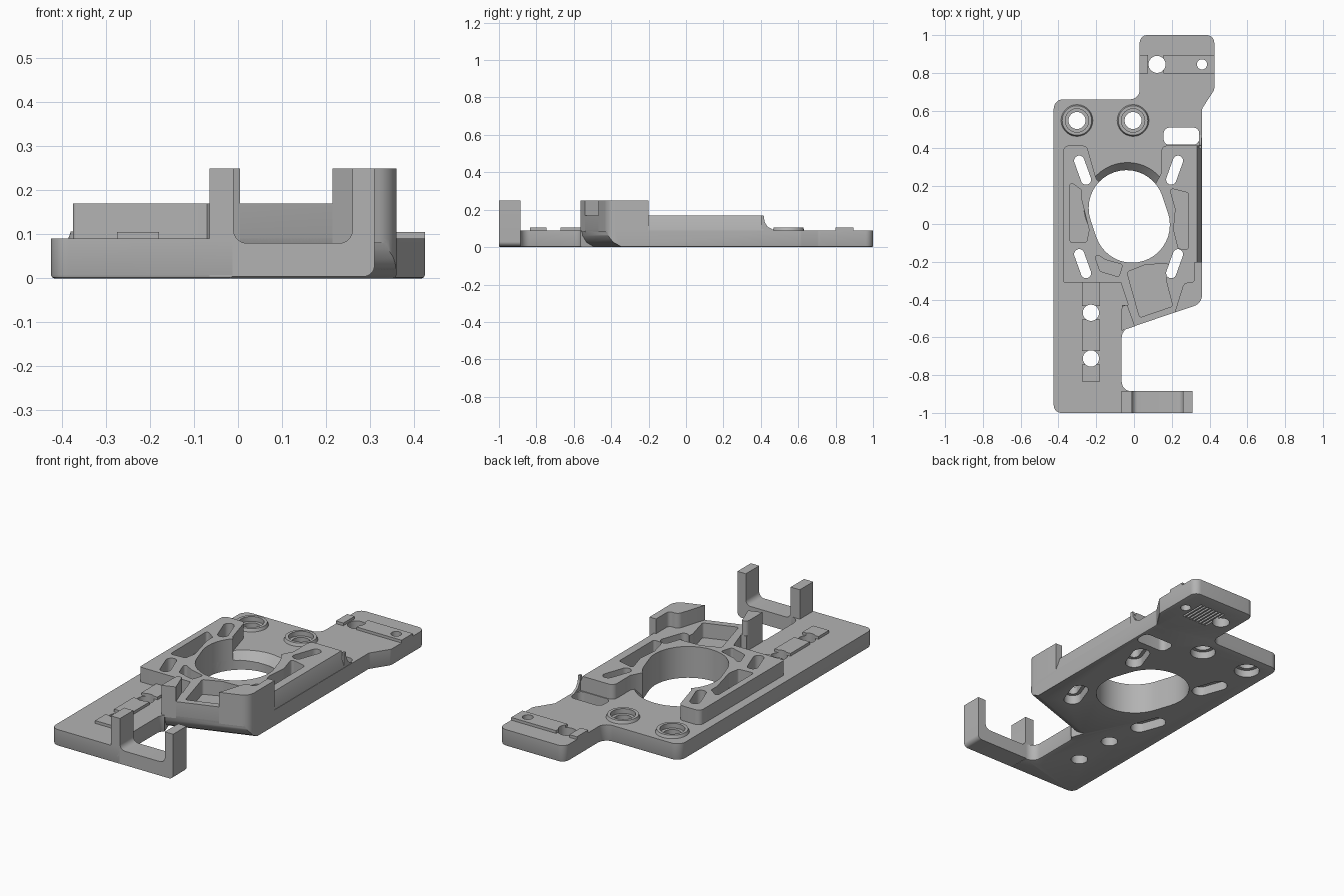
import bpy, bmesh, math
from mathutils import Vector, Matrix

cube = bpy.data.objects.get("Cube")
if cube:
    bpy.data.objects.remove(cube)

grey = bpy.data.materials.new("matte grey")
grey.use_nodes = True
grey.diffuse_color = (0.45, 0.45, 0.45, 1)
grey.node_tree.nodes["Principled BSDF"].inputs["Base Color"].default_value = (0.45, 0.45, 0.45, 1)


def rounded(points, radius=0.0):
    """Fillet the corners of a polygon; a point may carry its own radius."""
    out = []
    n = len(points)
    for i, p in enumerate(points):
        r = p[2] if len(p) > 2 else radius
        c = Vector(p[:2])
        u = (Vector(points[i - 1][:2]) - c).normalized()
        v = (Vector(points[(i + 1) % n][:2]) - c).normalized()
        if r <= 0:
            out.append(c)
            continue
        half = u.angle(v) / 2
        centre = c + (u + v).normalized() * (r / math.sin(half))
        a = c + u * (r / math.tan(half)) - centre
        b = c + v * (r / math.tan(half)) - centre
        sweep = a.angle_signed(b)
        for k in range(9):
            out.append(centre + Matrix.Rotation(-sweep * k / 8, 2) @ a)
    return out


def add(name, bm):
    bmesh.ops.recalc_face_normals(bm, faces=bm.faces)
    mesh = bpy.data.meshes.new(name)
    bm.to_mesh(mesh)
    bm.free()
    mesh.materials.append(grey)
    ob = bpy.data.objects.new(name, mesh)
    bpy.context.collection.objects.link(ob)
    return ob


def prism(name, outline, low, high, axis="z", chamfer=0.0):
    """Extrude an outline along z, y (outline in xz) or x (outline in yz)."""
    place = {"z": lambda p: (p[0], p[1], low), "y": lambda p: (p[0], low, p[1]),
             "x": lambda p: (low, p[0], p[1])}[axis]
    bm = bmesh.new()
    face = bm.faces.new([bm.verts.new(place(p)) for p in outline])
    rim = list(face.edges)
    ext = bmesh.ops.extrude_face_region(bm, geom=[face], use_keep_orig=True)
    verts = [g for g in ext["geom"] if isinstance(g, bmesh.types.BMVert)]
    step = Vector([(high - low) * (axis == a) for a in "xyz"])
    bmesh.ops.translate(bm, verts=verts, vec=step)
    bmesh.ops.recalc_face_normals(bm, faces=bm.faces)
    if chamfer:
        bmesh.ops.bevel(bm, geom=rim, offset=chamfer, segments=2, profile=0.5, affect="EDGES")
    return add(name, bm)


def box(name, x0, x1, y0, y1, z0, z1):
    return prism(name, [(x0, y0), (x1, y0), (x1, y1), (x0, y1)], z0, z1)


def cone(name, x, y, r0, r1, z0, z1):
    bm = bmesh.new()
    bmesh.ops.create_cone(bm, cap_ends=True, segments=48, radius1=r0, radius2=r1, depth=z1 - z0,
                          matrix=Matrix.Translation((x, y, (z0 + z1) / 2)))
    return add(name, bm)


def capsule(x0, y0, x1, y1, r):
    """Outline around two points."""
    a = math.atan2(y1 - y0, x1 - x0)
    return [(x + r * math.cos(a + s + math.pi * k / 20), y + r * math.sin(a + s + math.pi * k / 20))
            for x, y, s in ((x1, y1, -math.pi / 2), (x0, y0, math.pi / 2)) for k in range(21)]


def cut(ob, cutters):
    for c in cutters:
        m = ob.modifiers.new("cut", "BOOLEAN")
        m.operation, m.solver, m.object = "DIFFERENCE", "EXACT", c
    bpy.context.view_layer.update()
    mesh = bpy.data.meshes.new_from_object(ob.evaluated_get(bpy.context.evaluated_depsgraph_get()))
    ob.modifiers.clear()
    ob.data = mesh


# Flat base plate with the rear tab
base = prism("base_plate", rounded([
    (-0.425, -1, .04), (-0.012, -1), (-0.012, -0.885), (-0.065, -0.885, .05), (-0.065, -0.565, .05),
    (0.36, -0.42, .06), (0.36, 0.61, .03), (0.425, 0.71, .03), (0.425, 1, .04), (0.03, 1, .04),
    (0.03, 0.66, .05), (-0.425, 0.66, .05)]), 0, 0.09, chamfer=0.008)

# Raised body around the bore
body = prism("raised_body", rounded([
    (-0.375, -0.31, .01), (-0.07, -0.31), (-0.03, -0.43), (-0.063, -0.43), (-0.063, -0.563),
    (0.358, -0.42, .06), (0.358, 0.415), (0.145, 0.415, .03), (0.145, 0.27), (0.08, 0.15),
    (-0.12, 0.15), (-0.2, 0.24), (-0.25, 0.415, .03), (-0.375, 0.415, .03)]), 0.02, 0.17)

# Clips standing on the front corners of the body
left_clip = prism("front_right_clip", rounded([
    (-0.065, -0.43, .02), (-0.035, -0.43), (0.005, -0.541), (-0.065, -0.565)]), 0.08, 0.25)
right_clip = prism("front_left_clip", rounded([
    (0.215, -0.469), (0.265, -0.31, .03), (0.32, -0.31, .02), (0.32, -0.2), (0.36, -0.2),
    (0.36, -0.42, .06)]), 0.08, 0.25)

# U-shaped cradle at the front
cradle = prism("front_cradle", rounded([
    (-0.065, 0.004), (0.31, 0.004, .025), (0.31, 0.25), (0.26, 0.25), (0.26, 0.08, .03),
    (-0.01, 0.08, .03), (-0.01, 0.25), (-0.065, 0.25)]), -1, -0.885, axis="y")

# Curved ramp behind the body
ramp = prism("rear_ramp", [(0.40, 0.08), (0.40, 0.17), (0.415, 0.17), (0.42, 0.135), (0.435, 0.11),
                           (0.47, 0.09), (0.47, 0.08)], 0.345, 0.358, axis="x")

# Cutters shared by plate and body
bore = prism("bore_cutter", capsule(-0.04, 0.085, -0.01, -0.005, 0.2), -0.1, 0.4)
shared = [bore, prism("rear_slot_cutter", rounded(
    [(0.157, 0.42), (0.345, 0.42), (0.345, 0.51), (0.157, 0.51)], .03), -0.1, 0.4)]
for y in (0.285, -0.21):
    for x, lean in ((-0.272, -0.018), (0.215, 0.018)):
        ends = (x - lean, y - 0.05, x + lean, y + 0.05)
        shared.append(prism("slot_cutter", capsule(*ends, 0.027), -0.1, 0.4))
        shared.append(prism("slot_recess_cutter", capsule(*ends, 0.045), -0.1, 0.05))
# Sloped underside below the front wall
slope = Vector((0.425, 0.145)).normalized()
inward = Vector((-slope.y, slope.x))
bm = bmesh.new()
start = Vector((-0.05, -0.56))
section = [(-0.1, -0.1), (0.075, -0.1), (0.075, 0), (0.03, 0.025), (0.008, 0.06), (0, 0.1), (-0.1, 0.1)]
rings = [[bm.verts.new((*(start + slope * s + inward * d), z)) for d, z in section] for s in (0, 0.7)]
bm.faces.new(rings[0])
bm.faces.new(rings[1])
for i in range(len(section)):
    bm.faces.new((rings[0][i - 1], rings[0][i], rings[1][i], rings[1][i - 1]))
shared.append(add("underside_cutter", bm))

# Pockets and slanted side of the body
pockets = [
    [(-0.34, 0.225), (-0.278, 0.18), (-0.278, 0.13), (-0.238, -0.03), (-0.25, -0.095), (-0.338, -0.1)],
    [(0.188, 0.19), (0.287, 0.165), (0.287, -0.135), (0.235, -0.13), (0.21, -0.03), (0.22, 0.08)],
    [(-0.215, -0.15), (-0.15, -0.19), (-0.06, -0.215), (-0.08, -0.28), (-0.18, -0.25)],
    [(-0.037, -0.255), (0.06, -0.215), (0.185, -0.21), (0.17, -0.3), (0.205, -0.435), (0.03, -0.495)]]
body_cuts = [prism("pocket_cutter", rounded(p, .012), 0.07, 0.4) for p in pockets]
body_cuts.append(prism("side_cutter", [(0.36, 0.09), (0.5, 0.09), (0.5, 0.3), (0.329, 0.18)],
                       -0.2, 0.6, axis="y"))

# Holes, flared bore edge and tab grooves in the plate
strip_holes = [(-0.228, -0.47, .043), (-0.228, -0.712, .043), (0.122, 0.845, .045), (0.36, 0.845, .027)]
holes = [cone("hole_cutter", x, y, r, r, -0.1, 0.4) for x, y, r in strip_holes]
plate_cuts = list(holes)
bosses = []
for x in (-0.302, -0.005):
    hole = cone("boss_hole_cutter", x, 0.548, .045, .045, -0.1, 0.4)
    under = cone("boss_under_cutter", x, 0.548, .065, .065, -0.1, 0.04)
    seat = cone("boss_seat_cutter", x, 0.548, .062, .062, 0.08, 0.2)
    boss = cone("screw_boss", x, 0.548, .095, .078, 0.06, 0.106)
    cut(boss, [hole, seat])
    bosses.append(boss)
    plate_cuts += [hole, under, seat]
plate_cuts.append(cone("bore_flare_cutter", -0.035, 0.095, 0.19, 0.235, 0.045, 0.095))
for k in range(8):
    x = 0.16 + k * 0.021
    plate_cuts.append(box("groove_cutter", x, x + 0.011, 0.77, 0.92, -0.05, 0.015))

cut(base, shared + plate_cuts)
cut(body, shared + body_cuts)

# Raised strips beside the strip holes
strips = [box("plate_strip", -0.275, -0.18, a, b, 0.08, 0.105)
          for a, b in ((-0.435, -0.305), (-0.672, -0.505), (-0.835, -0.745))]
strips += [box("tab_strip", a, b, 0.798, 0.895, 0.08, 0.105) for a, b in ((0.03, 0.075), (0.155, 0.425))]
for s in strips:
    cut(s, holes)

# Tidy away cutters and shade
for ob in list(bpy.data.objects):
    if ob.name.split(".")[0].endswith("_cutter"):
        bpy.data.objects.remove(ob)
bpy.ops.object.select_all(action="DESELECT")
parts = [base, body, left_clip, right_clip, cradle, ramp] + bosses + strips
for ob in parts:
    ob.select_set(True)
bpy.context.view_layer.objects.active = base
bpy.ops.object.shade_smooth_by_angle(angle=math.radians(30))
